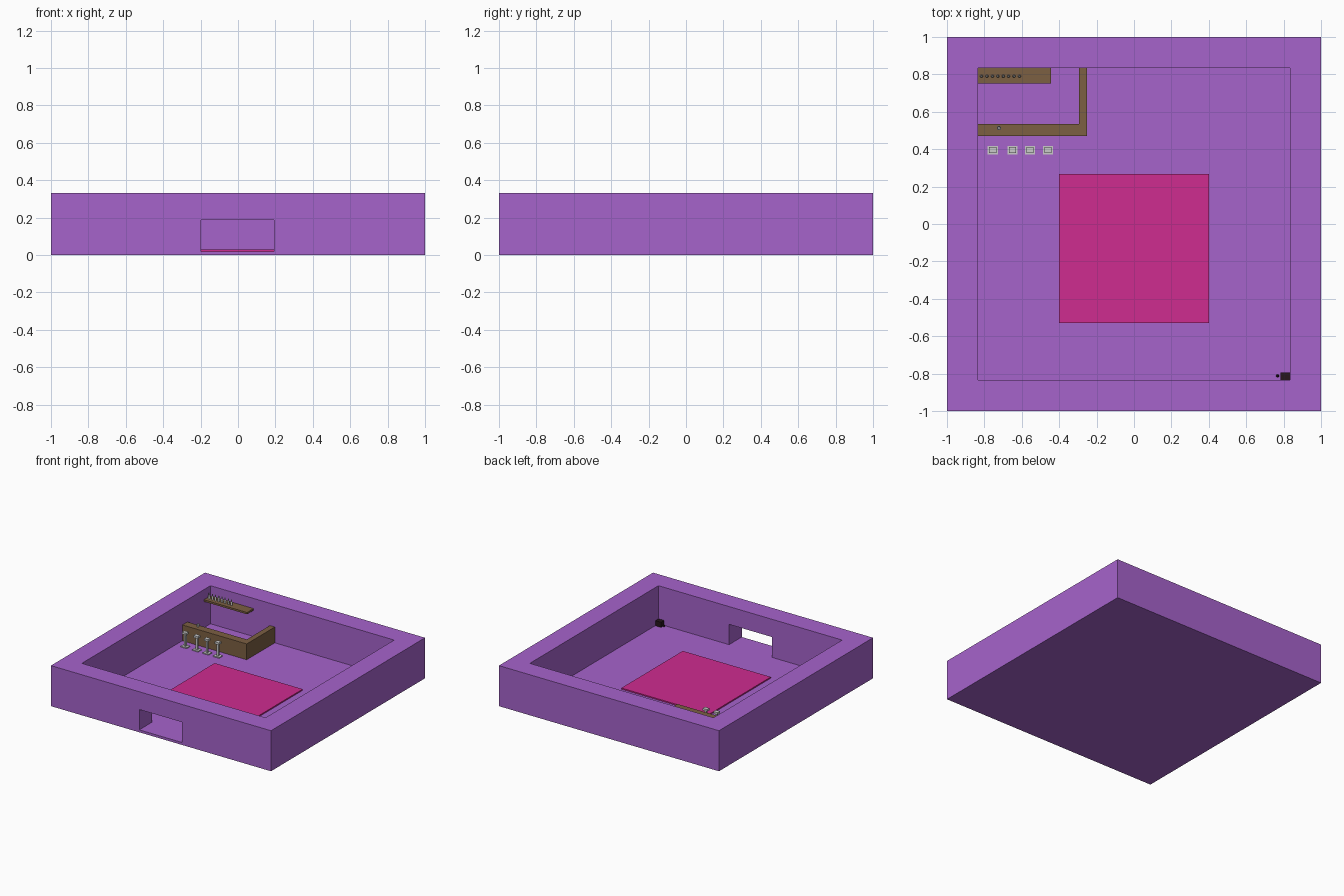
import bpy, bmesh, math

if "Cube" in bpy.data.objects:
    bpy.data.objects.remove(bpy.data.objects["Cube"])

FLOOR = 0.02


def material(name, rgb):
    m = bpy.data.materials.new(name)
    m.diffuse_color = (*rgb, 1)
    m.use_nodes = True
    m.node_tree.nodes["Principled BSDF"].inputs["Base Color"].default_value = m.diffuse_color
    return m


PURPLE = material("purple", (0.38, 0.125, 0.60))
PINK = material("pink", (0.62, 0.025, 0.28))
WOOD = material("wood", (0.20, 0.115, 0.055))
BLACK = material("black", (0.02, 0.008, 0.012))


def finish(name, bm, mat=None):
    bmesh.ops.recalc_face_normals(bm, faces=bm.faces[:])
    me = bpy.data.meshes.new(name)
    bm.to_mesh(me)
    bm.free()
    ob = bpy.data.objects.new(name, me)
    bpy.context.collection.objects.link(ob)
    if mat:
        me.materials.append(mat)
    return ob


def add_box(bm, x, y, z):
    verts = bmesh.ops.create_cube(bm, size=1)["verts"]
    for v in verts:
        for i, (a, b) in enumerate((x, y, z)):
            v.co[i] = a if v.co[i] < 0 else b


def box(name, x, y, z, mat=None):
    bm = bmesh.new()
    add_box(bm, x, y, z)
    return finish(name, bm, mat)


def prism(name, outline, z0, z1, mat):
    bm = bmesh.new()
    face = bm.faces.new([bm.verts.new((x, y, z0)) for x, y in outline])
    top = bmesh.ops.extrude_face_region(bm, geom=[face])["geom"]
    bmesh.ops.translate(bm, vec=(0, 0, z1 - z0),
                        verts=[g for g in top if isinstance(g, bmesh.types.BMVert)])
    if face.is_valid and not any(f.normal.z < -0.9 for f in bm.faces):
        bm.normal_update()
    return finish(name, bm, mat)


def lathe(name, x, y, profile, sides=12, mat=None):
    """Turned part from (radius, z) rings, capped at both ends."""
    bm = bmesh.new()
    rings = [[bm.verts.new((x + r * math.cos(math.tau * i / sides),
                            y + r * math.sin(math.tau * i / sides), z))
              for i in range(sides)] for r, z in profile]
    for a, b in zip(rings, rings[1:]):
        for i in range(sides):
            j = (i + 1) % sides
            bm.faces.new((a[i], a[j], b[j], b[i]))
    bm.faces.new(rings[0])
    bm.faces.new(rings[-1])
    return finish(name, bm, mat)


# room shell: solid block, hollowed out, with a doorway in the front wall
room = box("room_shell", (-1, 1), (-1, 1), (0, 0.333), PURPLE)
for name, dims in (("room_cutter", ((-0.835, 0.835), (-0.835, 0.835), (FLOOR, 0.5))),
                   ("door_cutter", ((-0.197, 0.193), (-1.2, -0.7), (FLOOR, 0.187)))):
    cutter = box(name, *dims)
    cutter.hide_render = True
    cutter.hide_viewport = True
    mod = room.modifiers.new(name, "BOOLEAN")
    mod.operation = "DIFFERENCE"
    mod.solver = "EXACT"
    mod.object = cutter

# dance floor
box("dance_floor", (-0.4, 0.4), (-0.53, 0.268), (FLOOR, 0.03), PINK)

# L-shaped counter with a small cup
prism("bar_counter", [(-0.835, 0.47), (-0.25, 0.47), (-0.25, 0.838), (-0.295, 0.838),
                      (-0.295, 0.535), (-0.835, 0.535)], FLOOR, 0.15, WOOD)
lathe("counter_cup", -0.722, 0.513, [(0.008, 0.15), (0.012, 0.17), (0.009, 0.17), (0.006, 0.155)])

# wall shelf and its row of bottles
box("wall_shelf", (-0.838, -0.443), (0.75, 0.838), (0.235, 0.25), WOOD)
for i in range(8):
    lathe(f"bottle_{i + 1}", -0.815 + i * 0.029, 0.79,
          [(0.008, 0.25), (0.008, 0.272), (0.004, 0.28), (0.004, 0.295)])

# stools: square foot, square post, square seat
for i, x in enumerate((-0.755, -0.65, -0.556, -0.459)):
    bm = bmesh.new()
    for half, z in ((0.027, (FLOOR, 0.028)), (0.008, (0.028, 0.125)), (0.019, (0.125, 0.142))):
        h = half * 0.85
        add_box(bm, (x - half, x + half), (0.395 - h, 0.395 + h), z)
    finish(f"stool_{i + 1}", bm)

# corner cabinet with a round knob
box("corner_box", (0.782, 0.834), (-0.834, -0.793), (FLOOR, 0.062), BLACK)
bm = bmesh.new()
bmesh.ops.create_icosphere(bm, subdivisions=2, radius=0.008)
bmesh.ops.translate(bm, vec=(0.768, -0.812, 0.03), verts=bm.verts[:])
finish("corner_knob", bm, BLACK)
